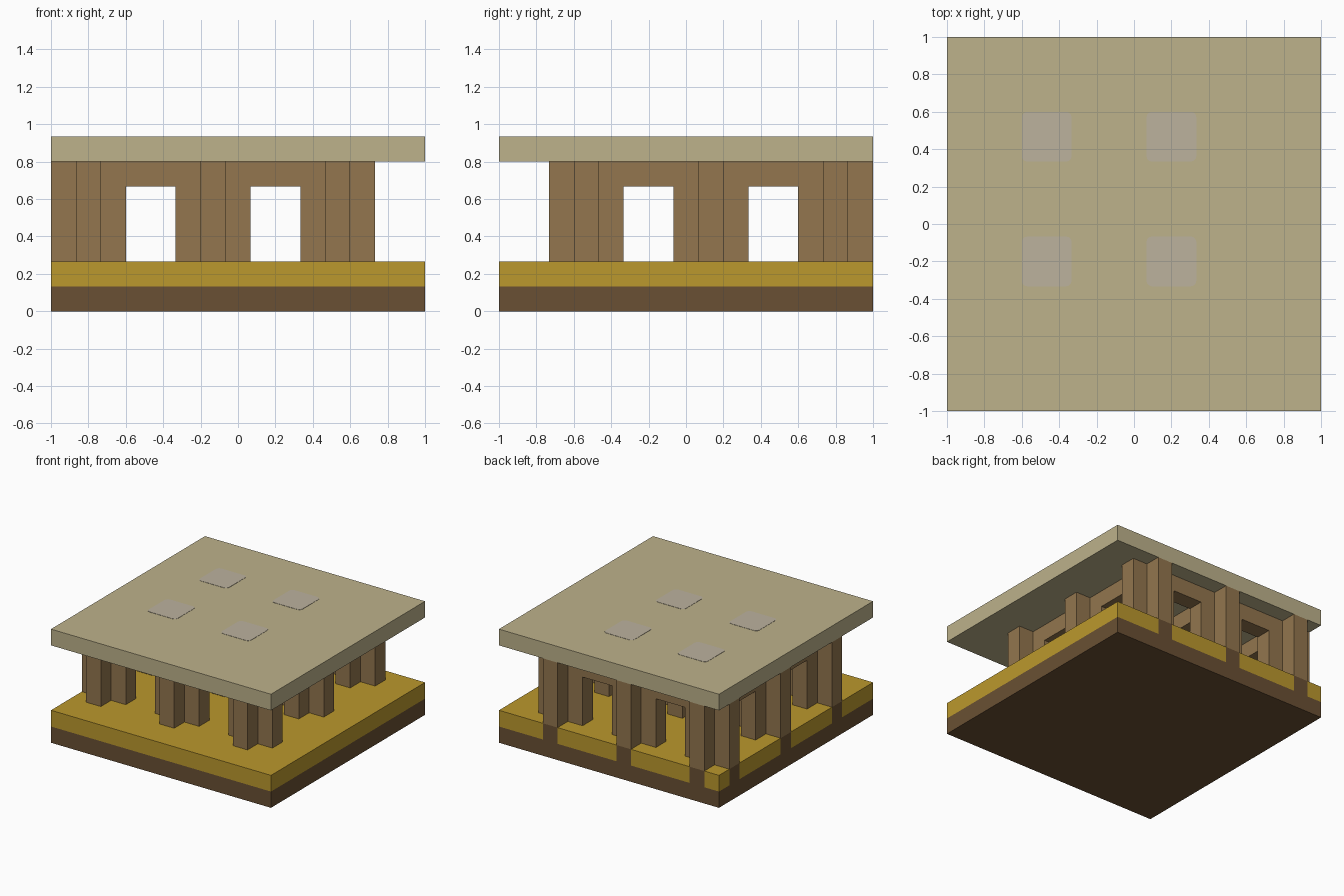
import bpy, bmesh
from mathutils import Vector

cube = bpy.data.objects.get("Cube")
if cube:
    bpy.data.objects.remove(cube, do_unlink=True)

U = 2 / 15                       # one building block
PILLARS = (-6, -1, 4)            # pillar centres along x, in blocks (y is mirrored)


def material(name, *rgb):
    lin = [((c / 255 + 0.055) / 1.055) ** 2.4 for c in rgb] + [1]
    m = bpy.data.materials.new(name)
    m.use_nodes = True
    m.diffuse_color = lin
    m.node_tree.nodes["Principled BSDF"].inputs["Base Color"].default_value = lin
    return m


earth = material("dark_brown", 106, 80, 51)
gold = material("golden_yellow", 187, 152, 45)
wood = material("warm_wood", 147, 118, 78)
stone = material("pale_sand", 189, 178, 139)
glass = material("milky_grey", 188, 178, 158)


def finish(name, bm, *mats):
    mesh = bpy.data.meshes.new(name)
    bmesh.ops.recalc_face_normals(bm, faces=bm.faces)
    bm.to_mesh(mesh)
    bm.free()
    for m in mats:
        mesh.materials.append(m)
    ob = bpy.data.objects.new(name, mesh)
    bpy.context.collection.objects.link(ob)
    return ob


def prism(bm, outline, z0, z1):
    """Extrude a flat outline (in world units) from z0 to z1."""
    face = bm.faces.new([bm.verts.new((x, y, z0)) for x, y in outline])
    out = bmesh.ops.extrude_face_region(bm, geom=[face])["geom"]
    verts = [g for g in out if isinstance(g, bmesh.types.BMVert)]
    bmesh.ops.translate(bm, verts=verts, vec=(0, 0, z1 - z0))


def rect(cx, cy, w, d):
    return [(cx + sx * w / 2, cy + sy * d / 2)
            for sx, sy in ((-1, -1), (1, -1), (1, 1), (-1, 1))]


def slab(name, level, *mats):
    bm = bmesh.new()
    prism(bm, rect(0, 0, 2, 2), level * U, (level + 1) * U)
    return finish(name, bm, *mats)


# Foundation and roof
slab("foundation", 0, earth)
slab("roof", 6, stone)

# Floor, with the pillar footings showing on the back and right edges
floor = slab("floor", 1, gold, earth)
bm = bmesh.new()
bm.from_mesh(floor.data)
for c in PILLARS:
    for edge in (c - 0.5, c + 0.5):
        for axis, pos in ((Vector((1, 0, 0)), edge), (Vector((0, 1, 0)), -edge)):
            bmesh.ops.bisect_plane(bm, geom=bm.verts[:] + bm.edges[:] + bm.faces[:],
                                   plane_co=axis * pos * U, plane_no=axis)
for f in bm.faces:
    p = f.calc_center_median()
    on_back = f.normal.y > 0.9 and any(abs(p.x - c * U) < U / 4 for c in PILLARS)
    on_right = f.normal.x < -0.9 and any(abs(p.y + c * U) < U / 4 for c in PILLARS)
    f.material_index = int(on_back or on_right)
bm.to_mesh(floor.data)
bm.free()

# Cross-shaped pillars
quarter = [(1.5, -0.5), (1.5, 0.5), (0.5, 0.5)]
for i, px in enumerate(PILLARS):
    for j, py in enumerate(PILLARS):
        outline = []
        pts = quarter
        for _ in range(4):
            outline += [((px + x) * U, (-py + y) * U) for x, y in pts]
            pts = [(-y, x) for x, y in pts]
        bm = bmesh.new()
        prism(bm, outline, 2 * U, 6 * U)
        finish(f"pillar_{i}_{j}", bm, wood)

# Beams joining neighbouring pillars in both directions
bm = bmesh.new()
for c in PILLARS:
    for a in PILLARS[:2]:
        mid = a + 2.5
        prism(bm, rect(mid * U, -c * U, 2 * U, U), 5 * U, 6 * U)
        prism(bm, rect(c * U, -mid * U, U, 2 * U), 5 * U, 6 * U)
finish("beams", bm, wood)

# Skylights set through the roof over each bay, with rounded corners
for i, a in enumerate(PILLARS[:2]):
    for j, b in enumerate(PILLARS[:2]):
        bm = bmesh.new()
        prism(bm, rect((a + 2.5) * U, -(b + 2.5) * U, 2 * U, 2 * U),
              6 * U - 0.002, 7 * U + 0.002)
        upright = [e for e in bm.edges
                   if abs(e.verts[0].co.z - e.verts[1].co.z) > U / 2]
        bmesh.ops.bevel(bm, geom=upright, offset=0.03, segments=3,
                        profile=0.5, affect="EDGES")
        finish(f"skylight_{i}_{j}", bm, glass)
